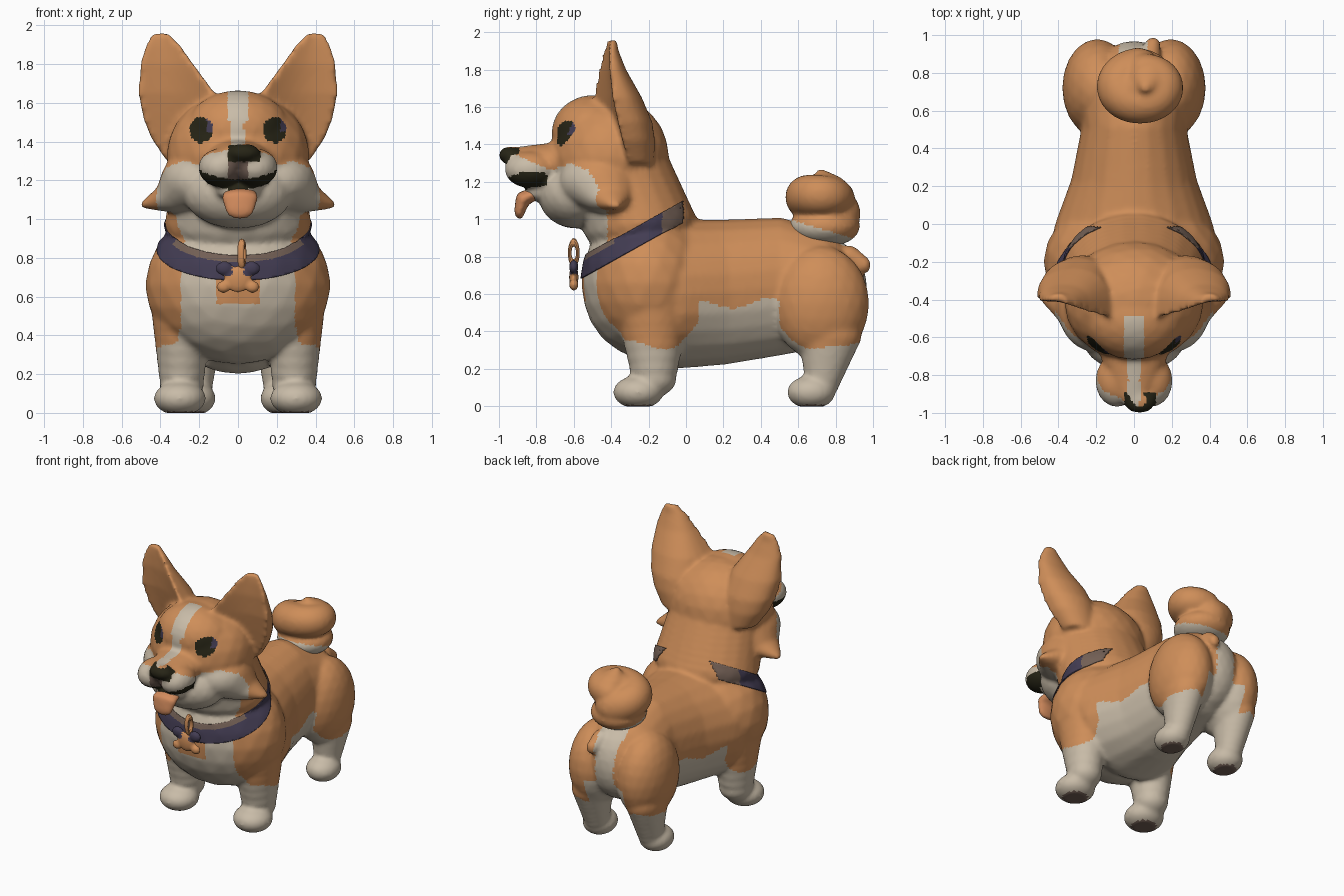
import bpy, bmesh, math
from mathutils import Vector

cube = bpy.data.objects.get("Cube")
if cube:
    bpy.data.objects.remove(cube, do_unlink=True)


def material(name, rgb):
    m = bpy.data.materials.new(name)
    m.use_nodes = True
    m.diffuse_color = (*rgb, 1)
    bsdf = m.node_tree.nodes["Principled BSDF"]
    bsdf.inputs["Base Color"].default_value = (*rgb, 1)
    bsdf.inputs["Roughness"].default_value = 0.8
    return m


PALETTE = [material("orange_fur", (0.62, 0.27, 0.10)),
           material("cream_fur", (0.58, 0.50, 0.39)),
           material("near_black", (0.02, 0.018, 0.008)),
           material("navy", (0.055, 0.045, 0.085)),
           material("dull_brown", (0.17, 0.115, 0.09)),
           material("tongue_orange", (0.65, 0.26, 0.11))]
ORANGE, CREAM, BLACK, NAVY, BROWN, TONGUE = range(6)

# ---- one unit ball, copied into every soft form ----
ball = bmesh.new()
bmesh.ops.create_icosphere(ball, subdivisions=3, radius=1)
BALL_VERTS = [v.co.copy() for v in ball.verts]
BALL_FACES = [[v.index for v in f.verts] for f in ball.faces]
ball.free()


# ---- modelling helpers: a form is a (verts, faces) pair of lists ----
def blob(form, centre, radii):
    verts, faces = form
    n = len(verts)
    verts.extend(tuple(c + r * u for c, r, u in zip(centre, radii, v)) for v in BALL_VERTS)
    faces.extend([i + n for i in f] for f in BALL_FACES)


def chain(form, knots, steps=6):
    """Run of blobs blended between (centre, radii) knots."""
    for (c0, r0), (c1, r1) in zip(knots, knots[1:]):
        for i in range(steps + 1):
            t = i / steps
            blob(form, Vector(c0).lerp(Vector(c1), t), Vector(r0).lerp(Vector(r1), t))


def add_object(name, mesh):
    ob = bpy.data.objects.new(name, mesh)
    bpy.context.scene.collection.objects.link(ob)
    return ob


def colour(ob, paint):
    for m in PALETTE:
        ob.data.materials.append(m)
    for p in ob.data.polygons:
        p.material_index = paint(p.center)
        p.use_smooth = True


def sculpt(name, form, voxel, smooth, paint):
    """Fuse overlapping forms into one soft skin, then colour it by rule."""
    rough = bpy.data.meshes.new(name + "_rough")
    rough.from_pydata(form[0], [], form[1])
    ob = add_object(name, rough)
    fuse = ob.modifiers.new("Fuse", 'REMESH')
    fuse.mode = 'VOXEL'
    fuse.voxel_size = voxel
    soften = ob.modifiers.new("Soften", 'SMOOTH')
    soften.factor, soften.iterations = 0.5, smooth
    dg = bpy.context.evaluated_depsgraph_get()
    ob.data = bpy.data.meshes.new_from_object(ob.evaluated_get(dg))
    ob.data.name = name
    ob.modifiers.clear()
    bpy.data.meshes.remove(rough)
    for v in ob.data.vertices:
        v.co.z = max(v.co.z, 0)
    colour(ob, paint)
    return ob


def ear(form, side):
    """Cupped ear: stacked D-shaped sections with a hollow front."""
    sections = [(1.30, .12, .37, -.40, -.17), (1.42, .10, .45, -.46, -.165),
                (1.52, .09, .49, -.49, -.18), (1.65, .12, .515, -.50, -.235),
                (1.80, .23, .505, -.47, -.32), (1.90, .30, .475, -.445, -.36),
                (1.96, .36, .44, -.43, -.37)]
    verts, faces = form
    first, n = len(verts), 20
    for z, x_in, x_out, yf, yb in sections:
        mid, half, depth = (x_in + x_out) / 2, (x_out - x_in) / 2, yb - yf
        for i in range(13):
            a = math.pi * i / 12
            base = yf + .4 * depth * (1 + math.cos(a)) / 2
            bulge = max(0, math.sin(a)) ** .65
            verts.append((side * (mid + half * math.cos(a)), base + bulge * (yb - base), z))
        for i in range(1, 8):
            u = 1 - i / 8
            y = yf + .4 * depth * (1 - u) + .16 * depth * math.sin(math.pi * u)
            verts.append((side * (x_out - 2 * half * u), y, z))
    last = len(verts) - n
    faces += [list(range(first + n - 1, first - 1, -1)), list(range(last, last + n))]
    for lo in range(first, last, n):
        for i in range(n):
            j = (i + 1) % n
            faces.append([lo + i, lo + j, lo + n + j, lo + n + i])


# ---- dog: torso, legs, neck, head and ears in one skin ----
COLLAR_AT = Vector((0, -.27, .905))
COLLAR_UP = Vector((0, -.56, 1)).normalized()


def collar_height(c):
    return (c - COLLAR_AT).dot(COLLAR_UP)


def paint_head(c):
    x = abs(c.x)
    # eyes with a glint on one side
    dx = x - .19
    if c.y < -.5 and (dx / .06) ** 2 + ((c.z - 1.46) / .067) ** 2 < 1:
        return NAVY if c.x - math.copysign(.19, c.x) > .028 and c.z > 1.45 else BLACK
    # nose, mouth and the groove between them
    if c.y < -.885 and -.05 < c.x < .115 and 1.295 < c.z < 1.382:
        return BLACK
    if c.y < -.74 and x < .21 and 1.15 + 1.4 * x * x < c.z < 1.205 + 1.2 * x * x:
        return BLACK
    if c.y < -.88 and x < .05 and 1.19 < c.z < 1.3:
        return BROWN
    # blaze, muzzle and cheeks
    if x < .03 + .025 * (c.z > 1.5) and c.y < -.48 and c.z > 1.34:
        return CREAM
    if c.y < -.72:
        return CREAM if c.z < 1.26 + .45 * (-.72 - c.y) else ORANGE
    edge = 1.3 - .4 * abs(c.y + .62) - 1.3 * max(0, c.y + .52)
    return CREAM if c.y < -.42 and c.z < edge and x < .42 else ORANGE


def paint_body(c):
    x = abs(c.x)
    if collar_height(c) > 0:
        return paint_head(c)
    if c.z < .008:
        return BROWN
    if c.y < -.4 and x < .11 and .56 < c.z < .72:
        return ORANGE
    ripple = .02 * math.sin(18 * c.y) + .012 * math.sin(31 * x)
    if c.y < -.28 and x < .31 + ripple and c.z < .78:
        return CREAM
    if c.y > .78 and x < .085 + ripple and c.z < .9:
        return CREAM
    if x < .16 and c.z < .5:
        return CREAM
    if c.y < .07:
        limit = .31 + 2.2 * (c.y + .18) ** 2
    elif c.y < .5:
        limit = .55
    else:
        limit = .31 + 1.4 * (c.y - .76) ** 2
    return CREAM if c.z < limit + ripple else ORANGE


dog = ([], [])
blob(dog, (0, -.2, .66), (.48, .36, .41))
chain(dog, [((0, -.05, .6), (.43, .25, .4)), ((0, .2, .61), (.34, .2, .39)),
            ((0, .5, .64), (.28, .2, .37)), ((0, .7, .63), (.3, .22, .32))], 9)
blob(dog, (0, .75, .62), (.22, .22, .28))
chain(dog, [((0, -.38, 1.3), (.33, .28, .26)), ((0, -.25, .98), (.38, .31, .2))], 8)
blob(dog, (0, -.41, 1.33), (.37, .32, .33))
blob(dog, (0, -.5, 1.46), (.27, .22, .205))
blob(dog, (0, -.59, 1.13), (.28, .2, .18))
chain(dog, [((0, -.64, 1.3), (.2, .12, .12)), ((0, -.88, 1.32), (.1, .09, .07))])
chain(dog, [((0, -.67, 1.16), (.16, .1, .09)), ((0, -.79, 1.14), (.11, .08, .045))])
blob(dog, (.03, -.937, 1.342), (.085, .065, .048))
chain(dog, [((.08, .87, .81), (.06, .06, .05)), ((.1, .955, .755), (.04, .035, .045))])
for s in (-1, 1):
    chain(dog, [((s * .29, -.18, .55), (.16, .2, .2)), ((s * .29, -.17, .15), (.115, .12, .1))])
    blob(dog, (s * .3, -.255, .075), (.135, .135, .09))
    blob(dog, (s * .195, .72, .55), (.185, .26, .31))
    chain(dog, [((s * .22, .77, .38), (.13, .17, .13)), ((s * .22, .73, .14), (.09, .095, .1))])
    blob(dog, (s * .23, .67, .075), (.115, .13, .09))
    blob(dog, (s * .09, -.83, 1.265), (.115, .14, .1))
    chain(dog, [((s * .2, -.46, 1.2), (.2, .22, .16)), ((s * .31, -.42, 1.12), (.12, .14, .09)),
                ((s * .485, -.38, 1.075), (.016, .035, .022))])
    ear(dog, s)
body = sculpt("dog_body", dog, .015, 6, paint_body)

# ---- collar: a clean band sliced from the neck and lifted off it ----
LOW, TRIM, HIGH = -.055, .02, .045


def drop_outside(bm, margin):
    outside = []
    for f in bm.faces:
        c = f.calc_center_median()
        if c.y > -.02 or not LOW - margin < collar_height(c) < HIGH + margin:
            outside.append(f)
    bmesh.ops.delete(bm, geom=outside, context='FACES')


bm = bmesh.new()
bm.from_mesh(body.data)
drop_outside(bm, .04)
for h in (LOW, TRIM, HIGH):
    bmesh.ops.bisect_plane(bm, geom=bm.verts[:] + bm.edges[:] + bm.faces[:], dist=1e-5,
                           plane_co=COLLAR_AT + COLLAR_UP * h, plane_no=COLLAR_UP)
drop_outside(bm, 0)
bm.normal_update()
for v in bm.verts:
    v.co += v.normal * .002
band = bpy.data.meshes.new("collar")
bm.to_mesh(band)
bm.free()
collar = add_object("collar", band)
colour(collar, lambda c: BROWN if c.y > -.13 or (collar_height(c) > TRIM and c.y < -.38) else NAVY)
thick = collar.modifiers.new("Thickness", 'SOLIDIFY')
thick.thickness, thick.offset = .006, 1

# ---- curled tail: a swirl wound around a plump core ----
tail = ([], [])
blob(tail, (.03, .74, .96), (.19, .19, .11))
blob(tail, (.04, .71, 1.1), (.16, .13, .13))
for i in range(31):
    t = i / 30
    a = math.radians(100 + 340 * t)
    r = .13 - .03 * t
    blob(tail, (.04 + .115 * math.cos(a), .725 + .08 * math.sin(a),
                1.03 + .1 * math.sin(math.pi * t * .7)), (r, r, r))
chain(tail, [((.08, .76, 1.19), (.1, .09, .05)), ((.06, .72, 1.25), (.025, .025, .02))])
sculpt("tail", tail, .015, 4, lambda c: CREAM if c.z < 1.0 - .3 * (c.y - .55) else ORANGE)

# ---- tongue ----
tongue = ([], [])
chain(tongue, [((.01, -.78, 1.15), (.08, .06, .03)), ((.01, -.87, 1.11), (.095, .04, .04)),
               ((.01, -.89, 1.05), (.075, .028, .05))])
sculpt("tongue", tongue, .012, 3, lambda c: TONGUE)

# ---- bone-shaped tag on a loop ----
tag = ([], [])
for s in (-1, 1):
    blob(tag, (s * .075, -.6, .65), (.036, .025, .032))
    blob(tag, (s * .07, -.6, .745), (.045, .025, .038))
blob(tag, (0, -.6, .69), (.07, .025, .07))
sculpt("tag", tag, .01, 2, lambda c: NAVY if c.z > .71 and abs(c.x) > .03 else ORANGE)
bpy.ops.mesh.primitive_torus_add(major_radius=.045, minor_radius=.018, major_segments=24,
                                 minor_segments=10, location=(.02, -.6, .82),
                                 rotation=(math.pi / 2, 0, math.radians(75)))
loop = bpy.context.object
loop.name = "tag_loop"
loop.scale = (.5, 1.25, 1)
loop.data.materials.append(PALETTE[ORANGE])
bpy.ops.object.shade_smooth_by_angle()
